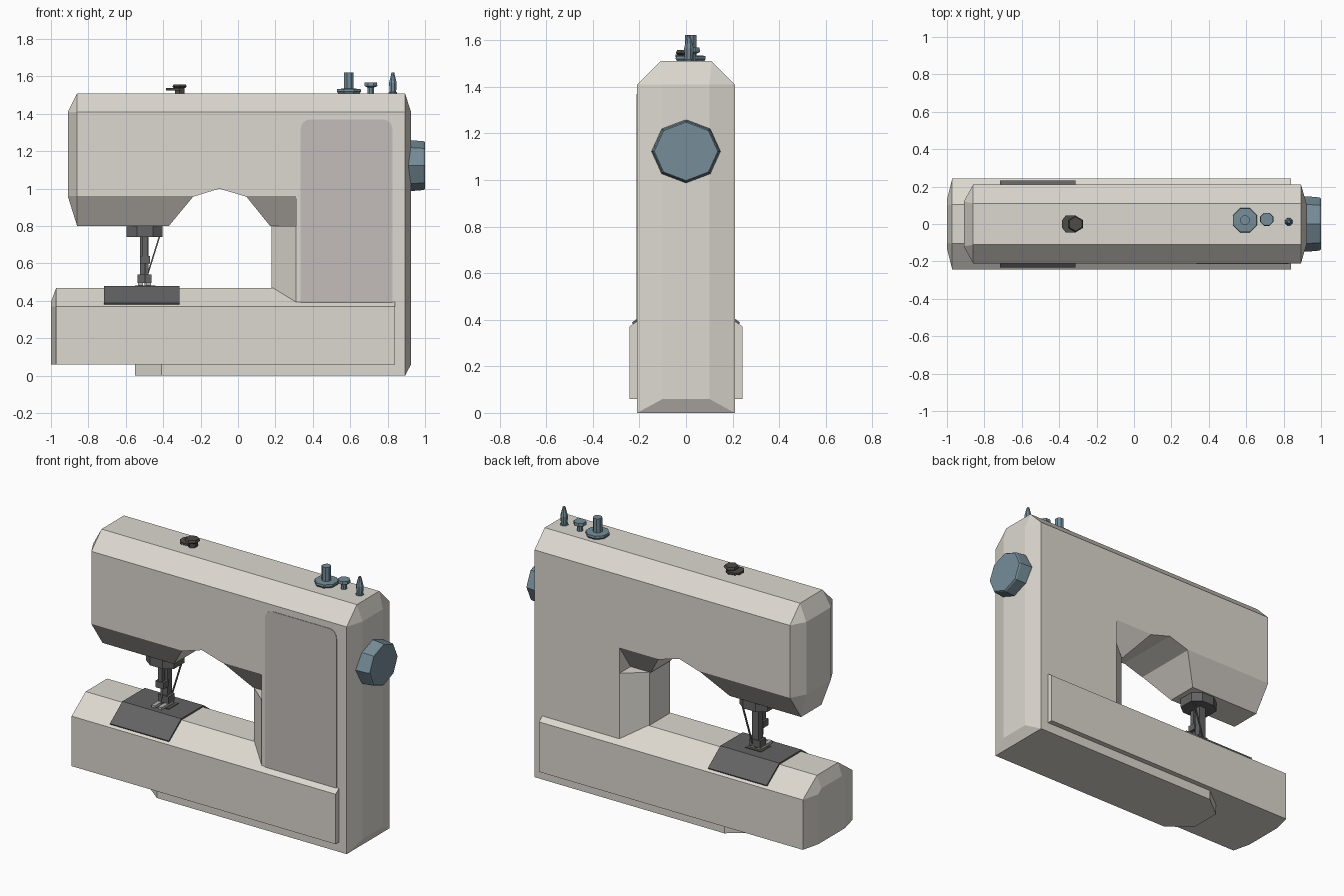
import bpy, bmesh, math
from mathutils import Matrix

if "Cube" in bpy.data.objects:
    bpy.data.objects.remove(bpy.data.objects["Cube"])


def material(name, rgb):
    m = bpy.data.materials.new(name)
    m.diffuse_color = (*rgb, 1)
    m.use_nodes = True
    m.node_tree.nodes["Principled BSDF"].inputs["Base Color"].default_value = m.diffuse_color
    return m


CREAM = material("warm_white", (0.72, 0.69, 0.63))
PANEL = material("pinkish_grey", (0.55, 0.51, 0.49))
BLUE = material("slate_blue", (0.18, 0.265, 0.315))
DARK = material("dark_grey", (0.125, 0.125, 0.125))
BLACK = material("charcoal", (0.075, 0.072, 0.065))
STEEL = material("steel", (0.45, 0.45, 0.44))


def loft(name, rings, mat):
    """Closed solid through rings of equal point count."""
    bm = bmesh.new()
    vs = [[bm.verts.new(p) for p in r] for r in rings]
    n = len(rings[0])
    for a, b in zip(vs, vs[1:]):
        for i in range(n):
            j = (i + 1) % n
            bm.faces.new((a[i], a[j], b[j], b[i]))
    bm.faces.new(vs[0][::-1])
    bm.faces.new(vs[-1])
    bmesh.ops.remove_doubles(bm, verts=bm.verts, dist=0.0005)
    bmesh.ops.recalc_face_normals(bm, faces=bm.faces)
    me = bpy.data.meshes.new(name)
    bm.to_mesh(me)
    bm.free()
    me.materials.append(mat)
    ob = bpy.data.objects.new(name, me)
    bpy.context.collection.objects.link(ob)
    return ob


def section(x, half):
    """Mirrored (y, z) half profile placed at x."""
    return [(x, -y, z) for y, z in half] + [(x, y, z) for y, z in reversed(half)]


def extrude_z(name, pts, z0, z1, mat):
    return loft(name, [[(x, y, z) for x, y in pts] for z in (z0, z1)], mat)


def box(name, x0, x1, y0, y1, z0, z1, mat):
    return extrude_z(name, [(x0, y0), (x1, y0), (x1, y1), (x0, y1)], z0, z1, mat)


def lathe(name, x, y, prof, mat, n=8):
    """Low-poly turned part from (radius, z) pairs."""
    return loft(name, [[(x + r * math.cos(2 * math.pi * (i + .5) / n),
                         y + r * math.sin(2 * math.pi * (i + .5) / n), z)
                        for i in range(n)] for r, z in prof], mat)


# upper arm with chamfered edges and left end
arm = [(0.10, 0.80), (0.21, 0.96), (0.21, 1.41), (0.11, 1.51)]
arm_end = [(0.12, 0.96), (0.12, 0.96), (0.12, 1.41), (0.12, 1.41)]
head = loft("upper_arm", [section(-0.91, arm_end), section(-0.86, arm),
                          section(0.31, arm)], CREAM)

# arch cut under the arm
arch = [(-0.45, 0.70), (-0.37, 0.80), (-0.24, 0.957), (-0.10, 1.0),
        (0.045, 0.957), (0.18, 0.79), (0.18, 0.70)]
cutter = loft("arch_cutter", [[(x, y, z) for x, z in arch] for y in (-0.4, 0.4)], CREAM)
cutter.hide_render = True
mod = head.modifiers.new("arch", "BOOLEAN")
mod.operation = "DIFFERENCE"
mod.solver = "EXACT"
mod.object = cutter
bpy.context.view_layer.objects.active = head
bpy.ops.object.modifier_apply(modifier=mod.name)
bpy.data.objects.remove(cutter)

# right column
col = [(0.21, 0.0), (0.21, 1.41), (0.11, 1.51)]
col_end = [(0.10, 0.06), (0.10, 1.41), (0.10, 1.41)]
loft("column", [section(0.31, col), section(0.893, col), section(0.925, col_end)], CREAM)

# chamfered inner side of the column
extrude_z("column_inner_side", [(0.18, -0.10), (0.31, -0.21), (0.31, 0.21), (0.18, 0.10)],
          0.30, 0.80, CREAM)

# foot under the bed, narrowed at the left
extrude_z("base_foot", [(-0.55, -0.10), (-0.41, -0.21), (0.31, -0.21),
                        (0.31, 0.21), (-0.41, 0.21), (-0.55, 0.10)], 0.0, 0.08, CREAM)

# bed
bed = [(0.243, 0.06), (0.243, 0.37), (0.105, 0.47)]
bed_end = [(0.13, 0.06), (0.13, 0.37), (0.10, 0.395)]
loft("bed", [section(-1.0, bed_end), section(-0.972, bed), section(0.84, bed)], CREAM)

# front panel with rounded top corners
r, x0, x1, zt = 0.05, 0.335, 0.825, 1.37
pts = [(x0, 0.30), (x1, 0.30)]
for cx, start in ((x1 - r, 0), (x0 + r, 90)):
    for k in range(5):
        a = math.radians(start + k * 22.5)
        pts.append((cx + r * math.cos(a), zt - r + r * math.sin(a)))
loft("front_panel", [[(x, y, z) for x, z in pts] for y in (-0.213, -0.208)], PANEL)

# hand wheel on the right
wheel = []
for x, s in ((0.90, 1.0), (0.925, 1.0), (0.992, 0.96), (1.0, 0.92)):
    wheel.append([(x, 0.148 * s * math.cos(i * math.pi / 4),
                   1.123 + 0.136 * s * math.sin(i * math.pi / 4)) for i in range(8)])
loft("hand_wheel", wheel, BLUE)

# needle plate wrapped over the bed
plate = [(0.225, 0.375), (0.232, 0.388), (0.11, 0.479)]
loft("needle_plate", [section(-0.717, plate), section(-0.313, plate)], DARK)
box("plate_slot", -0.55, -0.44, -0.05, 0.05, 0.478, 0.482, BLACK)

# needle and presser assembly
hexa = [(-0.595, -0.05), (-0.54, -0.09), (-0.455, -0.09), (-0.403, -0.05),
        (-0.403, 0.05), (-0.455, 0.09), (-0.54, 0.09), (-0.595, 0.05)]
extrude_z("needle_collar", hexa, 0.742, 0.81, DARK)
box("presser_bar", -0.523, -0.478, -0.01, 0.035, 0.53, 0.75, DARK)
box("needle_bar", -0.512, -0.482, -0.055, -0.025, 0.60, 0.75, DARK)
box("needle_clamp", -0.525, -0.47, -0.06, -0.005, 0.60, 0.64, DARK)
lathe("needle", -0.497, -0.04, [(0.006, 0.61), (0.003, 0.482)], STEEL, 6)
box("presser_ankle", -0.536, -0.463, -0.02, 0.04, 0.495, 0.54, DARK)
for side in (-1, 1):
    box("presser_toe", -0.50 + side * 0.022 - 0.013, -0.50 + side * 0.022 + 0.013,
        -0.085, 0.03, 0.482, 0.497, STEEL)
loft("thread_guide_wire", [[(x + dx, 0.05 + dy, z) for dx, dy in
                            ((-.004, -.004), (.004, -.004), (.004, .004), (-.004, .004))]
                           for x, z in ((-0.418, 0.75), (-0.49, 0.52))], DARK)

# thread guide on top of the arm
lathe("guide_stem", -0.312, 0.0, [(0.03, 1.505), (0.03, 1.54)], BLACK, 6)
lathe("guide_cap", -0.312, 0.0, [(0.036, 1.538), (0.044, 1.545), (0.038, 1.558)], BLACK, 6)
extrude_z("guide_hook", [(-0.385, -0.02), (-0.365, -0.045), (-0.31, -0.045),
                         (-0.31, 0.045), (-0.365, 0.045), (-0.385, 0.02)],
          1.525, 1.538, BLACK)

# bobbin winder, stop and spool pin
lathe("bobbin_winder", 0.593, 0.02, [(0.06, 1.505), (0.07, 1.52), (0.068, 1.533),
                                     (0.027, 1.535), (0.027, 1.622)], BLUE)
lathe("winder_stop", 0.71, 0.025, [(0.018, 1.505), (0.018, 1.54), (0.038, 1.549),
                                   (0.036, 1.568)], BLUE)
lathe("spool_pin", 0.828, 0.012, [(0.024, 1.505), (0.024, 1.515), (0.019, 1.517),
                                  (0.022, 1.565), (0.008, 1.62)], BLUE)
